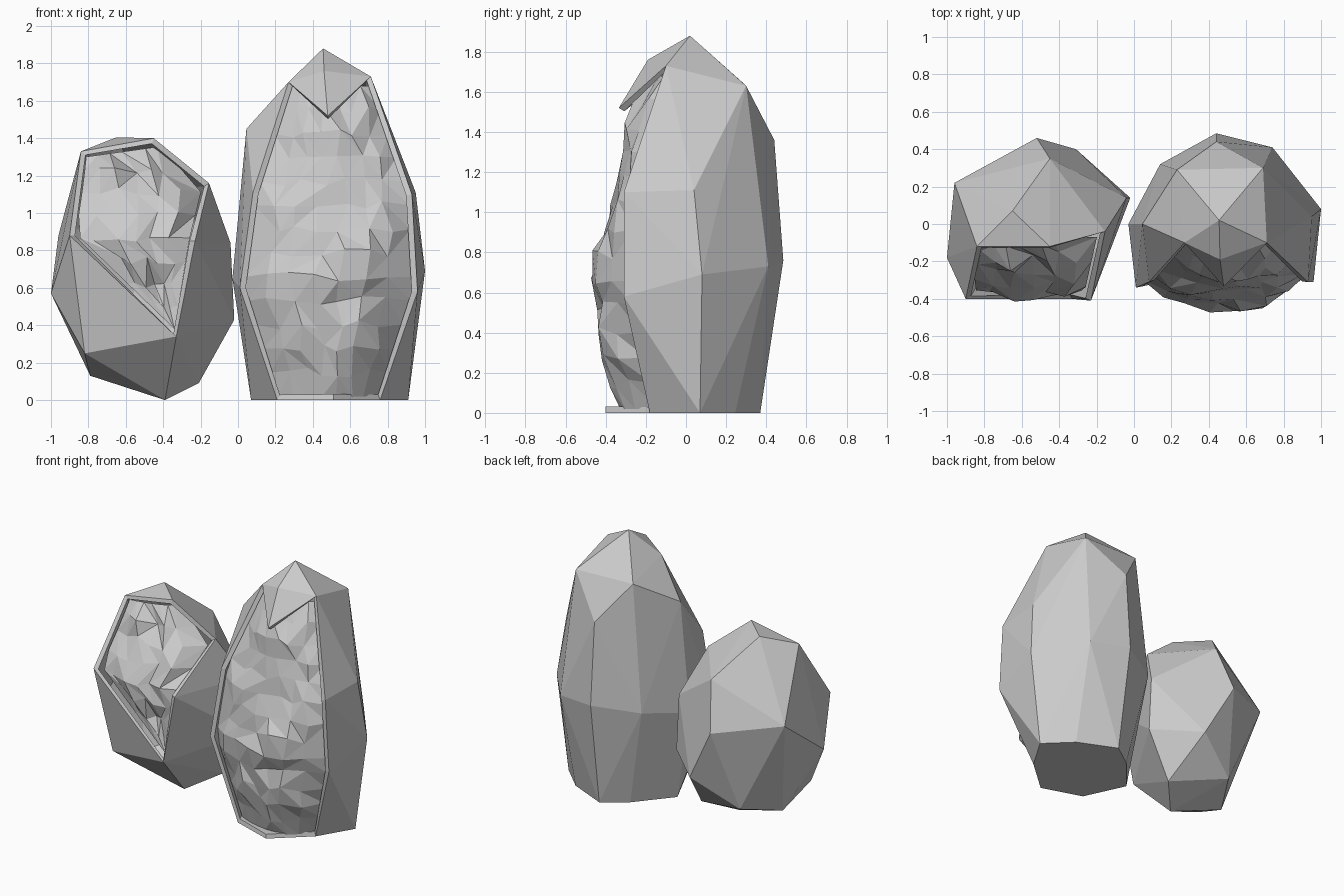
import bpy, bmesh, math, random
from mathutils import Vector

random.seed(11)
if "Cube" in bpy.data.objects:
    bpy.data.objects.remove(bpy.data.objects["Cube"])

stone = bpy.data.materials.new("stone_grey")
stone.use_nodes = True
grey = (0.6, 0.6, 0.6, 1)
stone.diffuse_color = grey
stone.node_tree.nodes["Principled BSDF"].inputs["Base Color"].default_value = grey


def finish(bm, name):
    mesh = bpy.data.meshes.new(name)
    bm.to_mesh(mesh)
    bm.free()
    mesh.materials.append(stone)
    ob = bpy.data.objects.new(name, mesh)
    bpy.context.collection.objects.link(ob)
    return ob


def shell(name, rim, body, extra_points=(), extra_faces=(), removable=()):
    """Faceted convex rock, opened inside the rim and given a wall thickness."""
    bm = bmesh.new()
    rim_verts = [bm.verts.new(p) for p in rim]
    body_verts = [bm.verts.new(p) for p in body]
    opening = set(rim_verts) | {body_verts[i] for i in removable}
    bmesh.ops.convex_hull(bm, input=bm.verts[:])
    front = [f for f in bm.faces if all(v in opening for v in f.verts)]
    bmesh.ops.delete(bm, geom=front, context='FACES')
    named = rim_verts + body_verts + [bm.verts.new(p) for p in extra_points]
    for face in extra_faces:
        bm.faces.new([named[i] for i in face])
    loose = [v for v in bm.verts if not v.link_faces]
    bmesh.ops.delete(bm, geom=loose, context='VERTS')
    bmesh.ops.recalc_face_normals(bm, faces=bm.faces[:])
    ob = finish(bm, name)
    wall = ob.modifiers.new("wall", 'SOLIDIFY')
    wall.thickness = 0.032
    wall.offset = -1


def at_height(path, z):
    """Point on a rising path at the given height."""
    for a, b in zip(path, path[1:]):
        if z <= b[2]:
            break
    t = max(0, min(1, (z - a[2]) / (b[2] - a[2])))
    return Vector(a).lerp(Vector(b), t)


def crystals(name, left, right, crest, rows, cols, rough, recess):
    """Jagged sheet between the sides of an opening, arching out to the crest path."""
    bm = bmesh.new()
    low, high = crest[0][2], crest[-1][2]
    step = (high - low) / rows
    grid = []
    for r in range(rows + 1):
        z = low + step * r
        a, b = at_height(left, z), at_height(right, z)
        peak = at_height(crest, z).y
        line = []
        for c in range(cols + 1):
            u = c / cols
            p = a.lerp(b, 0.02 + 0.96 * u)
            arch = math.sin(math.pi * u) ** 0.7
            p.y += (recess + (peak - p.y - recess) * arch)
            if 0 < c < cols and r < rows:
                p.y += random.uniform(-0.6, 1) * rough * arch * min(1, r / 2)
                p.x += random.uniform(-0.25, 0.25) * (b.x - a.x) / cols
                if r > 0:
                    p.z += random.uniform(-0.2, 0.2) * step
            p.y = max(p.y, -0.48)
            line.append(bm.verts.new(p))
        grid.append(line)
    for low_row, top_row in zip(grid, grid[1:]):
        for c in range(cols):
            q = [low_row[c], low_row[c + 1], top_row[c + 1], top_row[c]]
            k = random.randint(0, 1)
            q = q[k:] + q[:k]
            bm.faces.new((q[0], q[1], q[2]))
            bm.faces.new((q[0], q[2], q[3]))
    finish(bm, name)


# Tall geode: rim sides run from the base up to the shoulders
tall_left = [(0.21, -0.3, 0), (0.01, -0.34, 0.6), (0.08, -0.31, 1.11), (0.27, -0.1, 1.7)]
tall_right = [(0.76, -0.18, 0), (0.96, -0.31, 0.58), (0.93, -0.31, 1.1), (0.71, -0.1, 1.73)]
tall_body = [
    (0.455, 0.02, 1.88),
    (0.91, 0.07, 0), (1.0, 0.08, 0.69), (0.95, 0.04, 1.11),
    (0.73, 0.245, 0), (0.74, 0.41, 0.73), (0.69, 0.3, 1.63),
    (0.45, 0.37, 0), (0.44, 0.485, 0.76), (0.44, 0.44, 1.36),
    (0.28, 0.25, 0), (0.14, 0.32, 0.72), (0.23, 0.29, 1.64),
    (0.07, 0, 0), (-0.03, 0, 0.65), (0.045, 0, 1.45)]
ridge, tip, lip = (0.46, -0.19, 1.76), (0.48, -0.335, 1.52), (0.51, -0.4, 0)
apex = len(tall_left) + len(tall_right)
r = apex + len(tall_body)
t, l = r + 1, r + 2
# The peaked visor and the base lip continue the shell past the opening
shell("tall_geode_shell", tall_left + tall_right, tall_body, (ridge, tip, lip),
      [(3, r, apex), (3, t, r), (apex, r, 7), (r, t, 7), (0, 4, l)], removable=(0,))
tall_crest = [(0, -0.33, 0.02), (0, -0.37, 0.15), (0, -0.47, 0.32), (0, -0.43, 0.55),
              (0, -0.48, 0.7), (0, -0.43, 0.9), (0, -0.35, 1.12), (0, -0.31, 1.48),
              (0, -0.14, 1.68)]
crystals("tall_geode_crystals", tall_left, tall_right, tall_crest, 13, 7, 0.04, 0.045)

# Short geode: leaning oval rock with a five-sided opening
short_rim = [(-0.33, -0.4, 0.34), (-0.9, -0.4, 0.88), (-0.84, -0.12, 1.33),
             (-0.23, -0.41, 0.85), (-0.155, -0.04, 1.16), (-0.45, -0.12, 1.4)]
short_body = [
    (-1.0, -0.18, 0.57), (-0.96, 0.22, 0.88), (-0.65, 0.07, 1.405),
    (-0.45, 0.35, 1.14), (-0.52, 0.46, 0.8), (-0.31, 0.4, 0.4),
    (-0.04, 0.14, 0.84), (-0.02, 0.14, 0.43), (-0.21, 0.12, 0.09),
    (-0.39, -0.07, 0), (-0.79, 0, 0.13), (-0.82, -0.29, 0.25),
    (-0.63, 0.27, 0.2)]
shell("short_geode_shell", short_rim, short_body)
# Crystal bed sits just inside the short geode's walls
bed_left = [(-0.34, -0.39, 0.38), (-0.88, -0.39, 0.89), (-0.82, -0.14, 1.3)]
bed_right = [(-0.34, -0.39, 0.38), (-0.25, -0.39, 0.85), (-0.18, -0.08, 1.13),
             (-0.44, -0.13, 1.37)]
short_crest = [(0, -0.36, 0.38), (0, -0.38, 0.62), (0, -0.41, 0.85),
               (0, -0.34, 1.1), (0, -0.12, 1.355)]
crystals("short_geode_crystals", bed_left, bed_right, short_crest, 8, 6, 0.07, 0.035)
